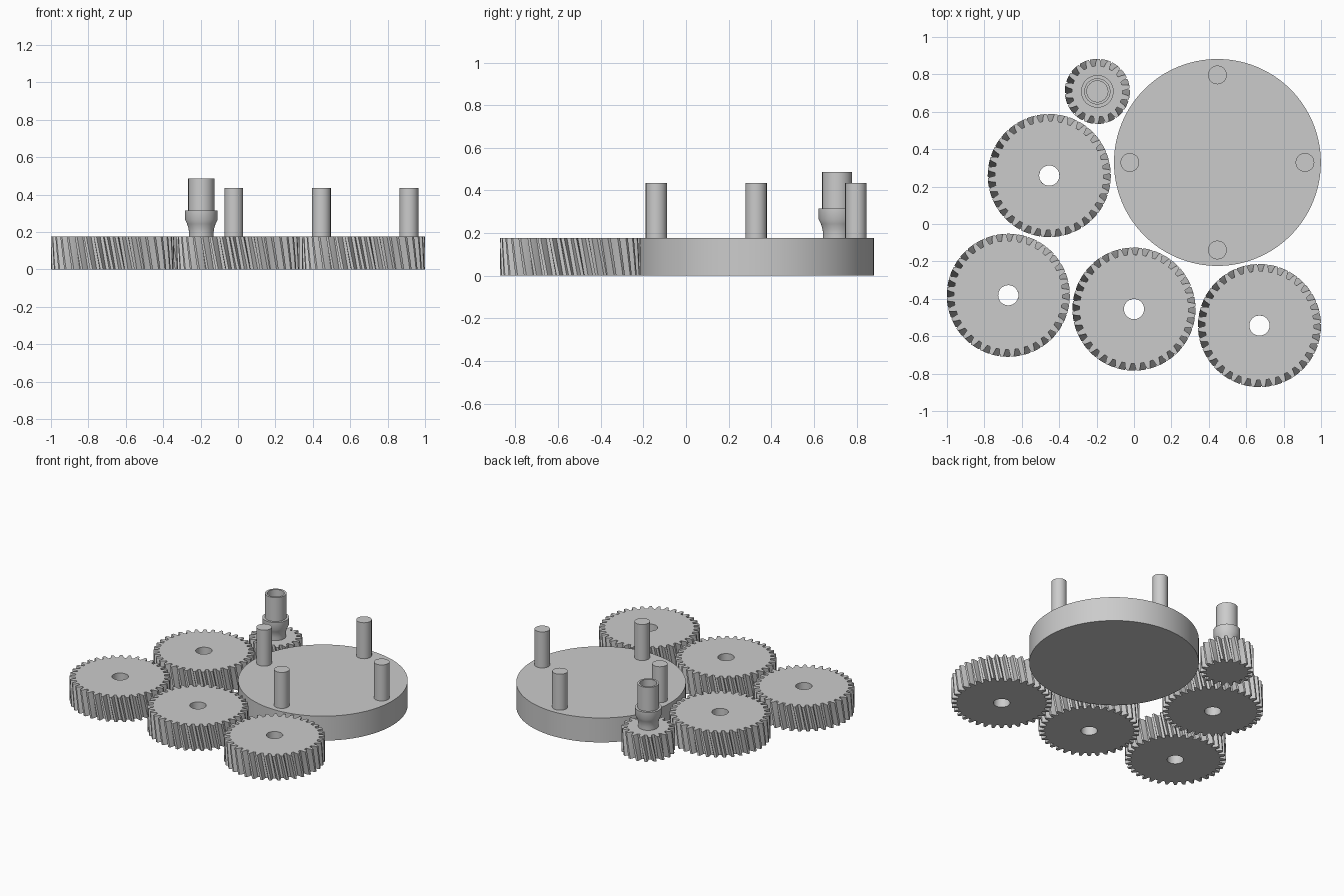
import bpy, bmesh, math

if "Cube" in bpy.data.objects:
    bpy.data.objects.remove(bpy.data.objects["Cube"])

THICK = 0.176   # shared thickness of gears and plate
MODULE = 0.0174  # tooth size

grey = bpy.data.materials.new("light_grey")
grey.diffuse_color = (0.6, 0.6, 0.6, 1)
grey.use_nodes = True
grey.node_tree.nodes["Principled BSDF"].inputs["Base Color"].default_value = grey.diffuse_color


def finish(name, bm, loc):
    bmesh.ops.recalc_face_normals(bm, faces=bm.faces)
    me = bpy.data.meshes.new(name)
    bm.to_mesh(me)
    bm.free()
    ob = bpy.data.objects.new(name, me)
    ob.location = loc
    me.materials.append(grey)
    bpy.context.collection.objects.link(ob)
    bpy.ops.object.select_all(action='DESELECT')
    ob.select_set(True)
    bpy.context.view_layer.objects.active = ob
    bpy.ops.object.shade_smooth_by_angle(angle=math.radians(30))
    return ob


def ring(bm, pts, z):
    return [bm.verts.new((r * math.cos(a), r * math.sin(a), z)) for r, a in pts]


def bridge(bm, lo, hi):
    n = len(lo)
    for i in range(n):
        j = (i + 1) % n
        bm.faces.new((lo[i], lo[j], hi[j], hi[i]))


def lathe(name, profile, loc, seg):
    """Turned solid from (radius, height) pairs, capped at both ends."""
    bm = bmesh.new()
    rings = [ring(bm, [(r, math.tau * i / seg) for i in range(seg)], z)
             for r, z in profile]
    for lo, hi in zip(rings, rings[1:]):
        bridge(bm, lo, hi)
    bm.faces.new(rings[0])
    bm.faces.new(rings[-1])
    return finish(name, bm, loc)


def helical_gear(name, x, y, teeth, outer, bore=0, slices=4):
    """Helical gear: the toothed outline turns clockwise as it rises."""
    root, pitch = outer - 2.2 * MODULE, outer - MODULE
    tooth = [(root, -0.33), (pitch, -0.24), (outer, -0.13),
             (outer, 0.13), (pitch, 0.24), (root, 0.33)]
    step = math.tau / teeth
    twist = -0.036 / outer
    bm = bmesh.new()
    outs, ins = [], []
    for s in range(slices + 1):
        t = s / slices
        outs.append(ring(bm, [(r, (k + f) * step + twist * t)
                              for k in range(teeth) for r, f in tooth], THICK * t))
        if bore:
            ins.append(ring(bm, [(bore, (k - 0.33) * step + twist * t)
                                 for k in range(teeth)], THICK * t))
    for lo, hi in zip(outs, outs[1:]):
        bridge(bm, lo, hi)
    for lo, hi in zip(ins, ins[1:]):
        bridge(bm, lo, hi)
    # end faces: one wedge per tooth around the bore, or a single face
    n = len(tooth)
    for e in (0, -1):
        if not bore:
            bm.faces.new(outs[e])
            continue
        for k in range(teeth):
            j = (k + 1) % teeth
            bm.faces.new(outs[e][k * n:k * n + n]
                         + [outs[e][j * n], ins[e][j], ins[e][k]])
    return finish(name, bm, (x, y, 0))


# four large gears with shaft holes
for i, (x, y) in enumerate([(-0.672, -0.381), (0, -0.455),
                            (0.671, -0.543), (-0.453, 0.259)]):
    helical_gear(f"large_gear_{i + 1}", x, y, 36, 0.329, 0.054)

# small gear with a hollow collared hub
PX, PY = -0.196, 0.709
helical_gear("small_gear", PX, PY, 18, 0.174)
lathe("small_gear_hub",
      [(0.066, THICK - 0.002), (0.066, 0.2), (0.069, 0.22), (0.076, 0.243),
       (0.087, 0.265), (0.087, 0.315), (0.07, 0.315), (0.07, 0.487),
       (0.056, 0.487), (0.056, 0.22)], (PX, PY, 0), 48)

# round carrier plate with four pins
CX, CY = 0.446, 0.329
lathe("carrier_plate", [(0.553, 0), (0.553, THICK)], (CX, CY, 0), 128)
for i in range(4):
    a = i * math.pi / 2
    lathe(f"carrier_pin_{i + 1}", [(0.05, THICK - 0.002), (0.05, 0.435)],
          (CX + 0.468 * math.cos(a), CY + 0.468 * math.sin(a), 0), 40)
